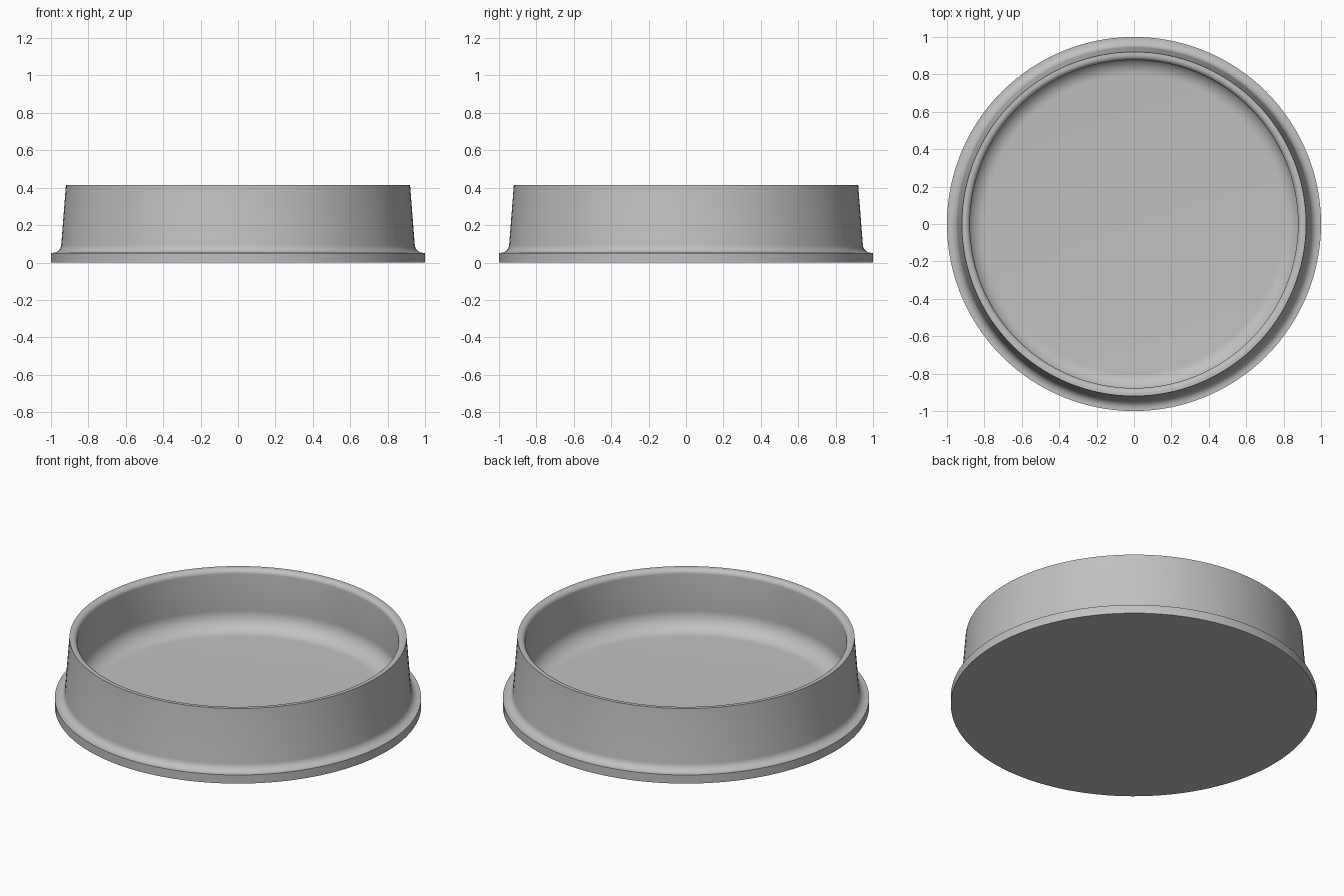
import bpy, bmesh, math

if "Cube" in bpy.data.objects:
    bpy.data.objects.remove(bpy.data.objects["Cube"])

SEGMENTS = 128


def arc(cx, cz, r, start, end, steps):
    """Points (radius, height) along an arc, angles in degrees."""
    pts = []
    for i in range(steps + 1):
        a = math.radians(start + (end - start) * i / steps)
        pts.append((cx + r * math.cos(a), cz + r * math.sin(a)))
    return pts


# Cross-section from the underside, up the outside, over the rim, to the floor
profile = [(0, 0), (1.0, 0), (1.0, 0.052)]
profile += arc(0.99, 0.097, 0.045, 270, 184, 8)       # flange fillet
profile += [(0.92, 0.415), (0.905, 0.415)]            # tapered wall and rim
profile += arc(0.905, 0.387, 0.028, 100, 176, 6)      # rounded inner lip
profile += arc(0.797, 0.152, 0.1, 4, -90, 10)         # undercut wall into floor
profile += [(0, 0.052)]

# Revolve the cross-section
bm = bmesh.new()
verts = [bm.verts.new((r, 0, z)) for r, z in profile]
edges = [bm.edges.new(pair) for pair in zip(verts, verts[1:])]
bmesh.ops.spin(bm, geom=verts + edges, cent=(0, 0, 0), axis=(0, 0, 1),
               angle=math.tau, steps=SEGMENTS, use_merge=False)
bmesh.ops.remove_doubles(bm, verts=bm.verts, dist=1e-4)
bmesh.ops.recalc_face_normals(bm, faces=bm.faces)

mesh = bpy.data.meshes.new("round_tray")
bm.to_mesh(mesh)
bm.free()
tray = bpy.data.objects.new("round_tray", mesh)
bpy.context.collection.objects.link(tray)

# Plain grey finish
grey = bpy.data.materials.new("plain_grey")
grey.diffuse_color = (0.53, 0.53, 0.53, 1)
grey.use_nodes = True
grey.node_tree.nodes["Principled BSDF"].inputs["Base Color"].default_value = grey.diffuse_color
mesh.materials.append(grey)

# Smooth walls and fillets, keep flange and rim edges sharp
bpy.context.view_layer.objects.active = tray
tray.select_set(True)
bpy.ops.object.shade_smooth_by_angle(angle=math.radians(30))
